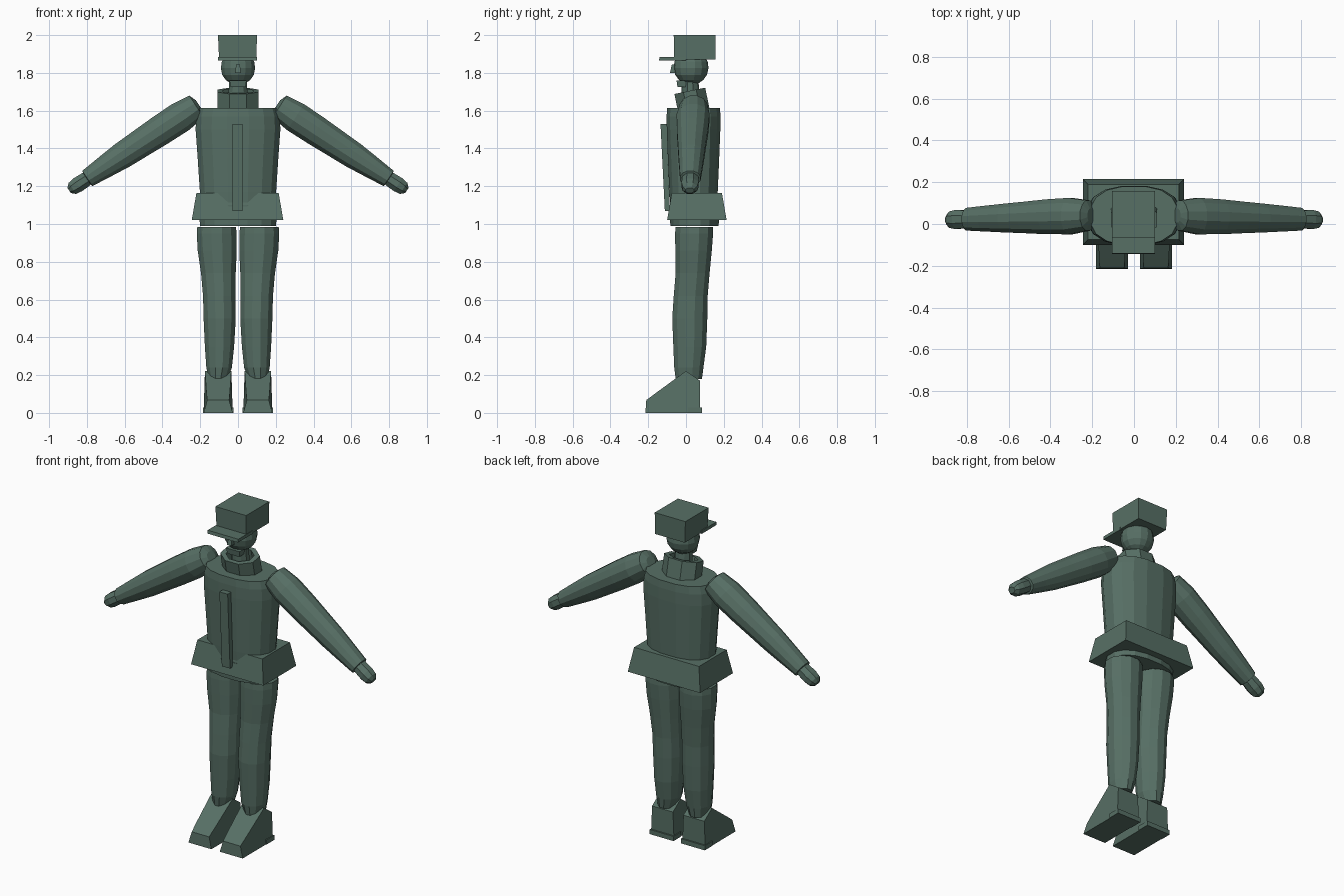
import bpy, bmesh, math
from mathutils import Vector

if "Cube" in bpy.data.objects:
    bpy.data.objects.remove(bpy.data.objects["Cube"])

cloth = bpy.data.materials.new("dull green")
cloth.diffuse_color = (0.095, 0.16, 0.13, 1)
cloth.use_nodes = True
cloth.node_tree.nodes["Principled BSDF"].inputs["Base Color"].default_value = cloth.diffuse_color


def finish(bm, name):
    bmesh.ops.recalc_face_normals(bm, faces=bm.faces)
    me = bpy.data.meshes.new(name)
    bm.to_mesh(me)
    bm.free()
    me.materials.append(cloth)
    ob = bpy.data.objects.new(name, me)
    bpy.context.collection.objects.link(ob)
    return ob


def loft(name, rings, u, v, sides=12, power=2.0, caps=True):
    """Skin rings of (centre, u radius, v radius)."""
    bm = bmesh.new()
    u, v = Vector(u), Vector(v)
    loops = []
    for c, ru, rv in rings:
        loop = []
        for i in range(sides):
            a = math.tau * (i + 0.5) / sides
            ca, sa = math.cos(a), math.sin(a)
            x = math.copysign(abs(ca) ** (2 / power), ca) * ru
            y = math.copysign(abs(sa) ** (2 / power), sa) * rv
            loop.append(bm.verts.new(Vector(c) + u * x + v * y))
        loops.append(loop)
    pairs = list(zip(loops, loops[1:]))
    if not caps:
        pairs.append((loops[-1], loops[0]))
    for a, b in pairs:
        for i in range(sides):
            j = (i + 1) % sides
            bm.faces.new((a[i], a[j], b[j], b[i]))
    if caps:
        bm.faces.new(loops[0])
        bm.faces.new(loops[-1])
    return finish(bm, name)


def block(name, low, high):
    """Box from two levels, each (x0, x1, y0, y1, z)."""
    bm = bmesh.new()
    q = []
    for x0, x1, y0, y1, z in (low, high):
        q.append([bm.verts.new(p) for p in
                  ((x0, y0, z), (x1, y0, z), (x1, y1, z), (x0, y1, z))])
    bm.faces.new(q[0])
    bm.faces.new(q[1])
    for i in range(4):
        j = (i + 1) % 4
        bm.faces.new((q[0][i], q[0][j], q[1][j], q[1][i]))
    return finish(bm, name)


X, Y = (1, 0, 0), (0, 1, 0)

# Torso, hips and belt
torso = [(1.10, .20, .125), (1.17, .205, .13), (1.35, .217, .138),
         (1.5, .228, .144), (1.57, .225, .145), (1.615, .212, .142)]
loft("jacket", [((0, .04, z), a, b) for z, a, b in torso], X, Y, 16, 2.4)
loft("hips", [((0, .045, .99), .205, .13), ((0, .045, 1.10), .21, .135)], X, Y, 16, 2.3)
block("jacket_skirt", (-.245, .24, -.1, .215, 1.02), (-.22, .215, -.075, .19, 1.165))

# Front strip, leaning slightly forward at the top
block("front_strip", (-.03, .025, -.112, -.085, 1.07), (-.03, .025, -.135, -.1, 1.53))

# Open tilted collar
axis, tilt = Vector((0, -.2, .98)), (0, .98, .2)
base, top = Vector((0, .046, 1.58)), Vector((0, .02, 1.705))
loft("collar", [(base, .118, .09), (top, .118, .09), (top, .085, .065), (base, .085, .065)],
     X, tilt, 8, caps=False)

# Neck, head and chin
loft("neck", [((0, .03, 1.58), .055, .05), ((0, .02, 1.77), .05, .045)], X, Y, 10)
head = [(1.742, .035, .035), (1.762, .066, .064), (1.79, .086, .084),
        (1.825, .093, .092), (1.86, .088, .088), (1.89, .07, .07)]
loft("head", [((0, .027, z), a, b) for z, a, b in head], X, Y, 14)
block("chin", (-.04, .04, -.045, .0, 1.725), (-.045, .045, -.05, .0, 1.76))
block("nose", (-.015, .015, -.085, -.04, 1.80), (-.01, .01, -.075, -.04, 1.845))

# Cap
block("cap", (-.1, .098, -.062, .155, 1.87), (-.106, .1, -.065, .157, 2.0))
block("cap_peak", (-.106, .1, -.143, .0, 1.866), (-.106, .1, -.14, .0, 1.885))

for side, s in (("left", -1), ("right", 1)):
    # Sleeve and hand run down one slanted axis
    start = Vector((s * .23, .04, 1.615))
    along, across = Vector((s * .835, 0, -.55)), (s * .55, 0, .835)

    def arm(t, ru, rv):
        return (start + along * t + Vector((0, -.025 * t, 0)), ru, rv)

    sleeve = [(-.028, .03, .035), (-.012, .072, .075), (.09, .085, .09), (.22, .083, .086),
              (.34, .078, .078), (.46, .073, .071), (.58, .061, .063), (.68, .05, .056),
              (.685, .03, .03)]
    loft(side + "_sleeve", [arm(*r) for r in sleeve], across, Y, 12)
    hand = [(.64, .033, .037), (.69, .042, .046), (.74, .044, .049), (.775, .038, .042),
            (.795, .018, .024)]
    loft(side + "_hand", [arm(*r) for r in hand], across, Y, 8)

    # Trouser leg: (z, x, y, x radius, y radius)
    leg = [(.18, .105, .015, .052, .072), (.24, .1, .015, .07, .08), (.35, .098, .02, .08, .09),
           (.5, .097, .02, .088, .096), (.62, .099, .025, .089, .093), (.74, .104, .035, .095, .093),
           (.86, .11, .04, .107, .1), (.95, .113, .043, .109, .104), (.985, .113, .043, .106, .102)]
    loft(side + "_trouser_leg", [((s * x, y, z), a, b) for z, x, y, a, b in leg], X, Y, 12)

    # Boot: side profile of (y, z, half width), skinned across x
    profile = [(-.215, 0, .077), (-.21, .068, .058), (-.16, .105, .062), (0, .222, .07),
               (.075, .17, .07), (.075, 0, .077)]
    bm = bmesh.new()
    cx = s * .105
    a = [bm.verts.new((cx - w, y, z)) for y, z, w in profile]
    b = [bm.verts.new((cx + w, y, z)) for y, z, w in profile]
    bm.faces.new(a)
    bm.faces.new(b)
    for i in range(len(a)):
        j = (i + 1) % len(a)
        bm.faces.new((a[i], a[j], b[j], b[i]))
    finish(bm, side + "_boot")
    block(side + "_heel", (cx - .08, cx + .08, .01, .084, 0), (cx - .08, cx + .08, .01, .084, .028))
